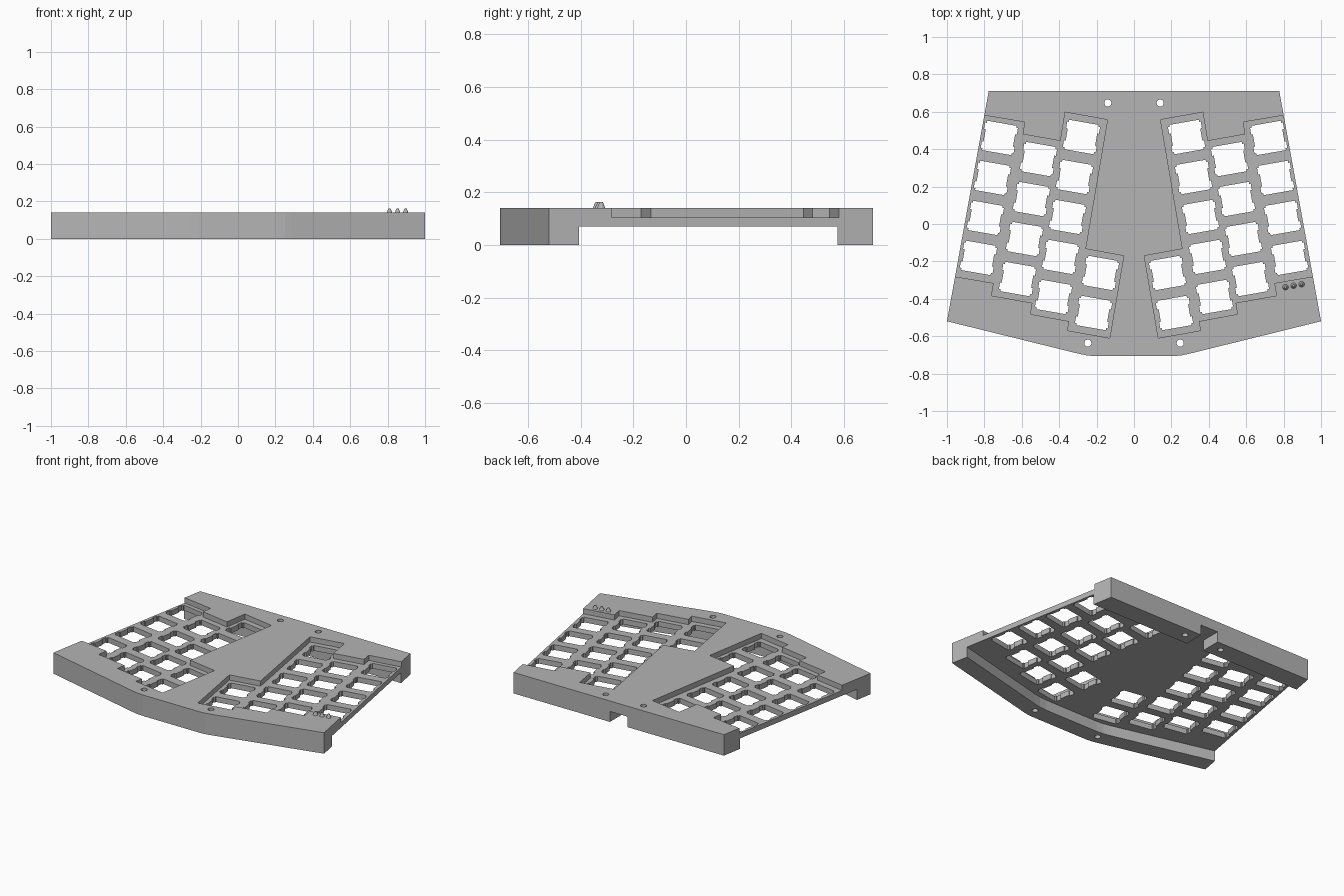
import bpy, bmesh, math
from mathutils import Matrix, Vector

if "Cube" in bpy.data.objects:
    bpy.data.objects.remove(bpy.data.objects["Cube"])

TOP, FLOOR, UNDER = 0.14, 0.105, 0.07      # rim top, key deck top, deck underside
TILT = math.radians(9.9)                   # splay of each key half

grey = bpy.data.materials.new("matte grey")
grey.diffuse_color = (0.46, 0.46, 0.46, 1)
grey.use_nodes = True
grey.node_tree.nodes["Principled BSDF"].inputs["Base Color"].default_value = grey.diffuse_color


def add_prism(bm, pts, z0, z1):
    """Extrude a flat outline between two heights."""
    low = [bm.verts.new((x, y, z0)) for x, y in pts]
    high = [bm.verts.new((x, y, z1)) for x, y in pts]
    n = len(pts)
    bm.faces.new(low)
    bm.faces.new(high)
    for i in range(n):
        j = (i + 1) % n
        bm.faces.new((low[i], low[j], high[j], high[i]))


def make_object(name, prisms):
    bm = bmesh.new()
    for pts, z0, z1 in prisms:
        add_prism(bm, pts, z0, z1)
    bmesh.ops.recalc_face_normals(bm, faces=bm.faces)
    mesh = bpy.data.meshes.new(name)
    bm.to_mesh(mesh)
    bm.free()
    mesh.materials.append(grey)
    ob = bpy.data.objects.new(name, mesh)
    bpy.context.collection.objects.link(ob)
    return ob


def mirrored(pts):
    return [(-x, y) for x, y in pts]


def both_sides(outlines, z0, z1):
    return [(p, z0, z1) for o in outlines for p in (o, mirrored(o))]


def cut(target, name, prisms):
    """Subtract a set of prisms from the target and discard the cutter."""
    cutter = make_object(name, prisms)
    cutter.hide_render = True
    mod = target.modifiers.new(name, 'BOOLEAN')
    mod.operation, mod.solver, mod.object = 'DIFFERENCE', 'EXACT', cutter
    bpy.context.view_layer.objects.active = target
    bpy.ops.object.modifier_apply(modifier=mod.name)
    bpy.data.objects.remove(cutter)


# Case body: splayed outline with a softened front corner
half = [(0.777, 0.71), (1.0, -0.52), (0.29, -0.695), (0.25, -0.703), (0.21, -0.706)]
body = make_object("case_body", [(half + mirrored(half)[::-1], 0, TOP)])

# Underside channel between front lip and back foot, and the cable notch
lip = [(1.1, 0.575), (1.1, -0.375), (0.3, -0.576), (0.25, -0.586), (0.2, -0.59)]
cut(body, "under_channel", [(lip + mirrored(lip)[::-1], -0.1, UNDER)])
notch = [(-0.065, 0.5), (0.065, 0.5), (0.065, 0.8), (-0.065, 0.8)]
cut(body, "cable_notch", [(notch, -0.1, UNDER)])

# Stepped key recesses, open at the outer sides
recess = [(0.9, 0.597), (0.585, 0.545), (0.595, 0.48), (0.393, 0.444),
          (0.368, 0.598), (0.142, 0.557), (0.26, -0.133), (0.055, -0.17),
          (0.13, -0.61), (0.356, -0.569), (0.346, -0.52), (0.553, -0.482),
          (0.543, -0.422), (0.762, -0.383), (0.75, -0.316), (1.1, -0.257)]
cut(body, "key_recess", both_sides([recess], FLOOR, 0.3))

# Switch cutouts: square holes with two clip notches on each side
MM = 0.217 / 19.05
quarter = [(7.0, 0), (7.0, 2.9), (7.8, 2.9), (7.8, 6.0), (7.0, 6.0), (7.0, 7.0)]
right = [(x, -y) for x, y in quarter[:0:-1]] + quarter[1:]
switch = right + [(-x, -y) for x, y in right]
turn = Matrix.Rotation(TILT, 2)
down = turn @ Vector((0, -0.217))
columns = [((0.720, 0.460), 4), ((0.511, 0.347), 4), ((0.281, 0.465), 5), ((0.179, -0.262), 2)]
keys = []
for start, count in columns:
    for row in range(count):
        c = Vector(start) + down * row
        keys.append([tuple(c + turn @ Vector(p) * MM) for p in switch])
cut(body, "switch_cutouts", both_sides(keys, 0.05, 0.3))


# Screw holes
def circle(cx, cy, r, n=20):
    return [(cx + r * math.cos(2 * math.pi * i / n),
             cy + r * math.sin(2 * math.pi * i / n)) for i in range(n)]


holes = [circle(0.14, 0.647, 0.019), circle(0.247, -0.637, 0.019)]
cut(body, "screw_holes", both_sides(holes, -0.1, 0.3))

# Three small indicator studs on the right front rim
for i, (x, y) in enumerate([(0.81, -0.338), (0.853, -0.33), (0.896, -0.322)]):
    bpy.ops.mesh.primitive_cone_add(vertices=10, radius1=0.016, radius2=0.006,
                                    depth=0.024, location=(x, y, TOP + 0.011))
    stud = bpy.context.object
    stud.name = f"indicator_stud_{i + 1}"
    stud.data.materials.append(grey)
